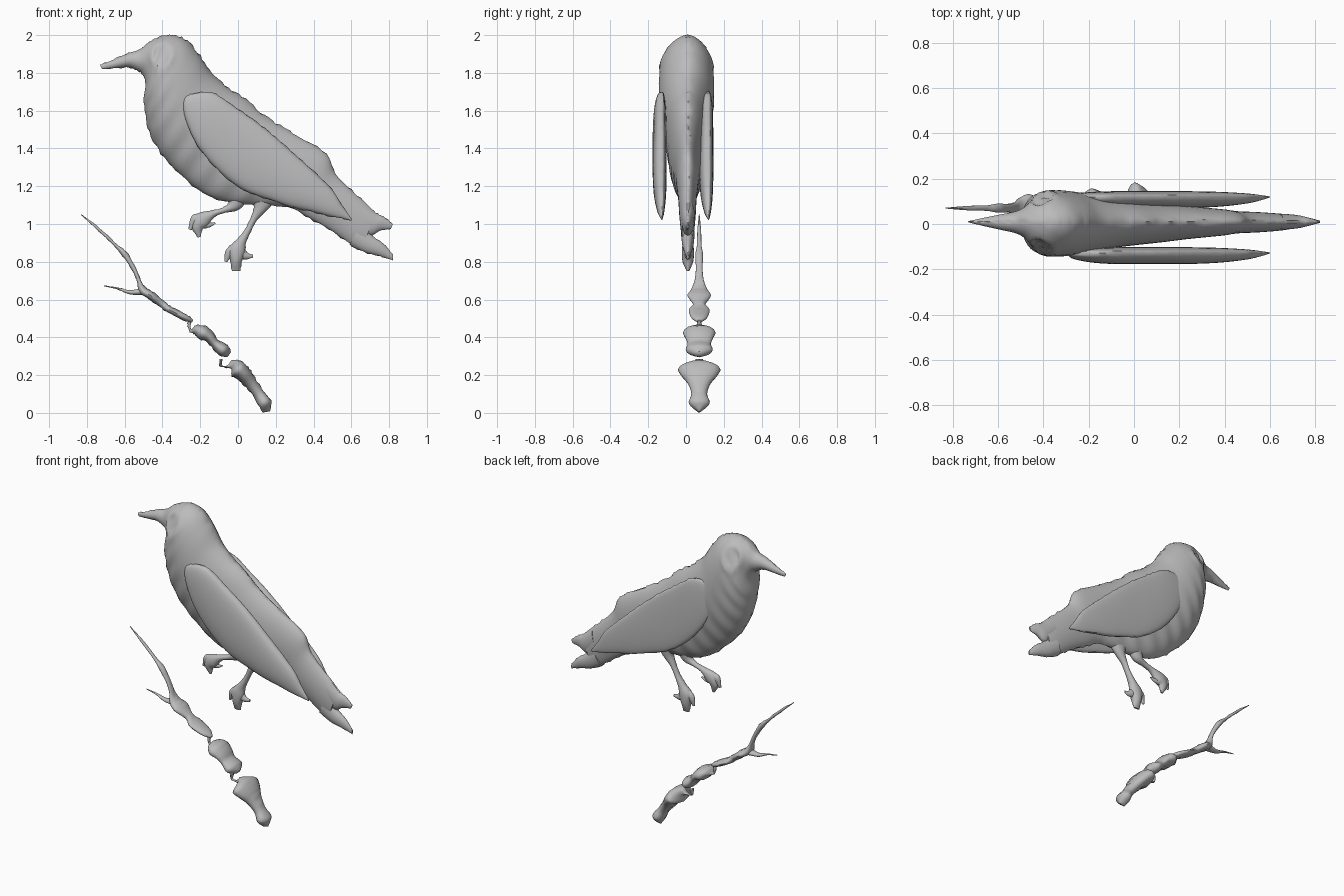
import bpy, bmesh, math, random
from mathutils import Vector

random.seed(4)
gray = bpy.data.materials.new("plain gray")
gray.diffuse_color = (0.5, 0.5, 0.5, 1)


def smooth_path(rows, n):
    """Catmull-Rom through rows of numbers, n steps per span."""
    rows = [Vector(r) for r in rows]
    out = []
    for i in range(len(rows) - 1):
        p0, p1, p2 = rows[max(i - 1, 0)], rows[i], rows[i + 1]
        p3 = rows[min(i + 2, len(rows) - 1)]
        for k in range(n):
            t = k / n
            out.append(0.5 * (2 * p1 + (p2 - p0) * t + (2 * p0 - 5 * p1 + 4 * p2 - p3) * t * t
                              + (3 * p1 - p0 - 3 * p2 + p3) * t ** 3))
    return out + [rows[-1]]


def loft(name, stations, y0, front=1.0, back=1.0, power=1.0, steps=5, sides=12, jag=0.0, relief=None):
    """Pillow-shaped skin: each station is upper x, z, lower x, z, half thickness."""
    bm = bmesh.new()
    rings = []
    for i, (ax, az, bx, bz, t) in enumerate(smooth_path(stations, steps)):
        across = Vector((bx - ax, bz - az))
        j = [random.uniform(-jag, jag) for _ in range(2)]
        ring = []
        for k in range(2 * sides):
            v = k / sides
            f = (1 - math.cos(math.pi * v)) / 2
            s = math.sin(math.pi * v)
            x, z = Vector((ax, az)) + across * f
            if k % sides == 0 and across.length > 0.001:
                d = across.normalized() * j[k // sides]
                x, z = x + d.x, z + d.y
            y = max(t, 0.001) * abs(s) ** power
            if relief:
                y += relief(x, z, f, i) * abs(s)
            ring.append(bm.verts.new((x, y0 + (-y * front if s > 0 else y * back), z)))
        rings.append(ring)
    m = 2 * sides
    for r, q in zip(rings, rings[1:]):
        for k in range(m):
            bm.faces.new((r[k], r[(k + 1) % m], q[(k + 1) % m], q[k]))
    bm.faces.new(rings[0][::-1])
    bm.faces.new(rings[-1])
    bmesh.ops.recalc_face_normals(bm, faces=bm.faces)
    mesh = bpy.data.meshes.new(name)
    bm.to_mesh(mesh)
    bm.free()
    mesh.materials.append(gray)
    ob = bpy.data.objects.new(name, mesh)
    bpy.context.collection.objects.link(ob)
    bpy.ops.object.select_all(action='DESELECT')
    ob.select_set(True)
    bpy.context.view_layer.objects.active = ob
    bpy.ops.object.shade_smooth_by_angle(angle=math.radians(50))
    return ob


def limb(name, path, y0, **kw):
    """Loft along a centre line of x, z, half width, half thickness."""
    rows = []
    for i, (x, z, w, t) in enumerate(path):
        a, b = path[max(i - 1, 0)], path[min(i + 1, len(path) - 1)]
        d = Vector((b[0] - a[0], b[1] - a[1])).normalized()
        rows.append((x - d.y * w, z + d.x * w, x + d.y * w, z - d.x * w, t))
    return loft(name, rows, y0, sides=8, **kw)


# Feather ridges on the belly and a ringed hollow for the eye
def feathers(x, z, f, i):
    d = math.hypot((x + 0.405) / 0.8, z - 1.895)
    eye = 0.012 * math.exp(-((d - 0.065) / 0.02) ** 2) - 0.012 * math.exp(-((d - 0.035) / 0.018) ** 2)
    ridge = 0.007 * math.sin(i * 1.25) * max(0, f - 0.45) * 2 if 30 < i < 75 else 0
    return eye + ridge


# Beak, head, body and tail base
loft("body", [
    (-0.73, 1.84, -0.72, 1.82, 0.004), (-0.66, 1.87, -0.65, 1.825, 0.02), (-0.58, 1.905, -0.58, 1.83, 0.036),
    (-0.52, 1.925, -0.53, 1.81, 0.048), (-0.47, 1.965, -0.505, 1.79, 0.065), (-0.40, 1.995, -0.49, 1.74, 0.095),
    (-0.34, 2.0, -0.50, 1.66, 0.125), (-0.27, 1.97, -0.49, 1.58, 0.145), (-0.20, 1.89, -0.47, 1.49, 0.148),
    (-0.14, 1.80, -0.42, 1.39, 0.142), (-0.05, 1.72, -0.35, 1.30, 0.128), (0.04, 1.66, -0.26, 1.22, 0.112),
    (0.14, 1.575, -0.16, 1.15, 0.10), (0.24, 1.51, -0.03, 1.11, 0.088), (0.33, 1.46, 0.10, 1.10, 0.075),
    (0.47, 1.37, 0.27, 1.09, 0.06), (0.515, 1.27, 0.38, 1.03, 0.05), (0.60, 1.18, 0.50, 0.96, 0.045),
    (0.68, 1.11, 0.60, 0.89, 0.038), (0.73, 1.06, 0.655, 0.865, 0.03)],
    0.01, front=1.04, back=0.94, power=1.1, sides=18, jag=0.006, relief=feathers)

# Forked tail tips
loft("tail_tip_upper", [(0.66, 1.12, 0.62, 0.98, 0.036), (0.73, 1.06, 0.70, 0.94, 0.03),
                        (0.77, 1.04, 0.755, 0.965, 0.02), (0.82, 1.0, 0.81, 0.975, 0.005)], 0.01, jag=0.004)
loft("tail_tip_lower", [(0.65, 1.0, 0.59, 0.89, 0.036), (0.71, 0.94, 0.67, 0.85, 0.03),
                        (0.77, 0.895, 0.75, 0.83, 0.02), (0.82, 0.84, 0.82, 0.81, 0.005)], 0.01, jag=0.004)

# Pair of matching wings, fuller towards the front
for name, y in (("front_wing", -0.127), ("back_wing", 0.12)):
    loft(name, [
        (-0.292, 1.65, -0.292, 1.63, 0.004), (-0.27, 1.68, -0.28, 1.56, 0.024), (-0.18, 1.70, -0.23, 1.44, 0.04),
        (-0.10, 1.68, -0.15, 1.33, 0.048), (0.0, 1.61, -0.05, 1.235, 0.05), (0.10, 1.54, 0.05, 1.17, 0.05),
        (0.20, 1.46, 0.16, 1.13, 0.05), (0.30, 1.37, 0.28, 1.09, 0.048), (0.40, 1.28, 0.39, 1.065, 0.042),
        (0.50, 1.18, 0.49, 1.04, 0.03), (0.55, 1.10, 0.55, 1.03, 0.018), (0.60, 1.03, 0.60, 1.02, 0.003)],
        y, front=1.0, back=0.5, power=0.75, sides=16, jag=0.004)

# Legs with spread toes
LEGS = {
    "front_leg": [(0.0, 1.17, 0.07, 0.035), (-0.02, 1.10, 0.035, 0.028), (-0.07, 1.075, 0.016, 0.018),
                  (-0.13, 1.055, 0.018, 0.02), (-0.19, 1.02, 0.042, 0.028), (-0.215, 0.98, 0.03, 0.022),
                  (-0.205, 0.93, 0.008, 0.005)],
    "front_toe": [(-0.18, 1.03, 0.03, 0.02), (-0.23, 1.02, 0.027, 0.018), (-0.255, 0.97, 0.008, 0.005)],
    "front_claw": [(-0.19, 1.0, 0.025, 0.015), (-0.15, 0.995, 0.012, 0.01), (-0.12, 1.005, 0.004, 0.004)],
    "rear_leg": [(0.13, 1.16, 0.09, 0.035), (0.12, 1.09, 0.04, 0.028), (0.085, 1.03, 0.019, 0.02),
                 (0.055, 0.97, 0.017, 0.019), (0.02, 0.91, 0.026, 0.025), (-0.005, 0.86, 0.045, 0.032),
                 (-0.01, 0.80, 0.03, 0.028), (-0.01, 0.75, 0.022, 0.006)],
    "rear_toe": [(0.0, 0.88, 0.03, 0.02), (-0.045, 0.85, 0.024, 0.018), (-0.065, 0.80, 0.008, 0.005)],
    "rear_claw": [(0.01, 0.85, 0.035, 0.02), (0.045, 0.83, 0.018, 0.014), (0.08, 0.83, 0.008, 0.004)]}
for name, path in LEGS.items():
    limb(name, path, 0.01, jag=0.002)

# Knotted branch, deeper than it is tall
limb("branch_lower", [
    (0.15, 0.005, 0.02, 0.006), (0.142, 0.05, 0.036, 0.055), (0.11, 0.10, 0.03, 0.042), (0.07, 0.155, 0.034, 0.06),
    (0.03, 0.205, 0.042, 0.10), (-0.005, 0.235, 0.048, 0.108), (-0.03, 0.255, 0.025, 0.03),
    (-0.06, 0.245, 0.005, 0.012), (-0.092, 0.25, 0.005, 0.01), (-0.09, 0.285, 0.008, 0.02)],
    0.07, power=0.9, jag=0.004)
limb("branch_middle", [
    (-0.045, 0.31, 0.015, 0.02), (-0.075, 0.33, 0.034, 0.07), (-0.12, 0.365, 0.026, 0.062),
    (-0.15, 0.40, 0.03, 0.075), (-0.19, 0.425, 0.04, 0.086), (-0.225, 0.44, 0.025, 0.06),
    (-0.25, 0.435, 0.008, 0.012), (-0.258, 0.46, 0.008, 0.012), (-0.255, 0.49, 0.008, 0.01)],
    0.07, power=0.9, jag=0.004)
limb("branch_upper", [
    (-0.24, 0.485, 0.008, 0.01), (-0.28, 0.505, 0.018, 0.042), (-0.36, 0.545, 0.018, 0.055),
    (-0.40, 0.575, 0.02, 0.032), (-0.46, 0.62, 0.022, 0.062), (-0.505, 0.65, 0.022, 0.045),
    (-0.525, 0.70, 0.011, 0.025), (-0.55, 0.76, 0.012, 0.018), (-0.60, 0.84, 0.015, 0.02),
    (-0.65, 0.89, 0.008, 0.012), (-0.73, 0.965, 0.008, 0.01), (-0.83, 1.05, 0.002, 0.002)],
    0.07, power=0.9, jag=0.003)
limb("side_twig", [(-0.49, 0.645, 0.02, 0.035), (-0.53, 0.64, 0.016, 0.025), (-0.58, 0.64, 0.011, 0.015),
                   (-0.64, 0.66, 0.005, 0.008), (-0.71, 0.672, 0.002, 0.002)], 0.07, jag=0.002)
